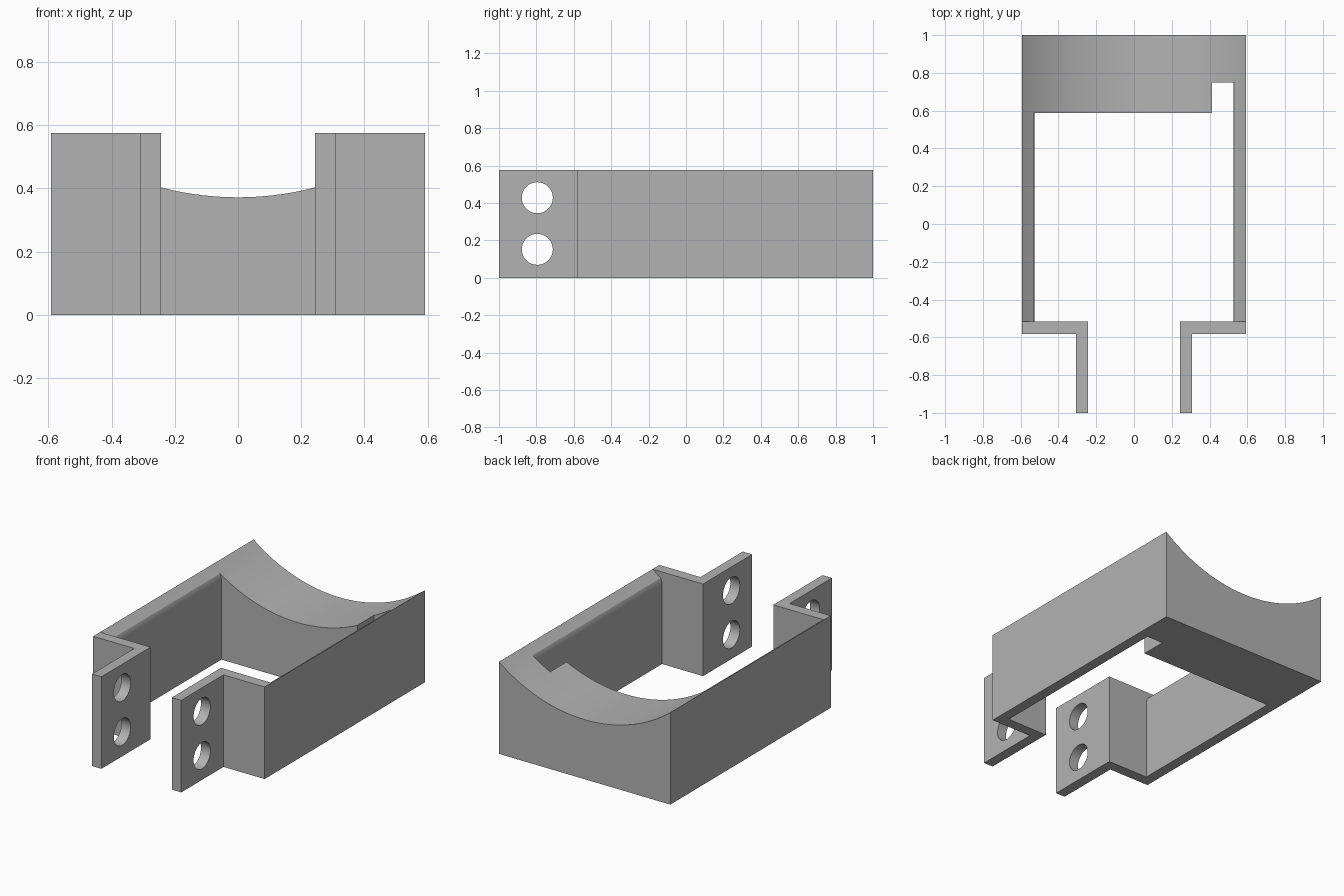
import bpy, bmesh, math
from mathutils import Vector

cube = bpy.data.objects.get("Cube")
if cube:
    bpy.data.objects.remove(cube, do_unlink=True)

grey = bpy.data.materials.new("plain grey")
grey.use_nodes = True
colour = (0.45, 0.45, 0.45, 1)
grey.diffuse_color = colour
grey.node_tree.nodes["Principled BSDF"].inputs["Base Color"].default_value = colour

HEIGHT, HALF, INNER = 0.575, 0.592, 0.526   # overall height, outer and inner half width
FLANGE_BACK, FLANGE_FRONT = -0.515, -0.583
BLOCK_FRONT, NOTCH_BACK = 0.588, 0.75


def prism(name, points, depth):
    """Closed prism: a 3D outline swept along a depth vector."""
    bm = bmesh.new()
    face = bm.faces.new([bm.verts.new(p) for p in points])
    swept = bmesh.ops.extrude_face_region(bm, geom=[face])
    moved = [g for g in swept["geom"] if isinstance(g, bmesh.types.BMVert)]
    bmesh.ops.translate(bm, verts=moved, vec=Vector(depth))
    bmesh.ops.recalc_face_normals(bm, faces=bm.faces)
    mesh = bpy.data.meshes.new(name)
    bm.to_mesh(mesh)
    bm.free()
    mesh.materials.append(grey)
    obj = bpy.data.objects.new(name, mesh)
    bpy.context.collection.objects.link(obj)
    return obj


# Bracket plan: open frame with two front tabs and a notched back block
right_half = [(INNER, NOTCH_BACK), (INNER, FLANGE_BACK), (0.243, FLANGE_BACK),
              (0.243, -1), (0.308, -1), (0.308, FLANGE_FRONT),
              (HALF, FLANGE_FRONT), (HALF, 1)]
left_half = [(-x, y) for x, y in reversed(right_half)]
left_half[-1] = (-INNER, BLOCK_FRONT)
notch = [(0.413, BLOCK_FRONT), (0.413, NOTCH_BACK)]
plan = right_half + left_half + notch
bracket = prism("clamp_bracket", [(x, y, 0) for x, y in plan], (0, 0, HEIGHT))

cutters = []

# Cradle: a wide arc scooped along the length behind the front flanges
sag = HEIGHT - 0.372
radius = (HALF ** 2 + sag ** 2) / (2 * sag)
arc = []
for i in range(65):
    x = -0.7 + 1.4 * i / 64
    arc.append((x, FLANGE_BACK, 0.372 + radius - math.sqrt(radius ** 2 - x ** 2)))
arc += [(0.7, FLANGE_BACK, 1), (-0.7, FLANGE_BACK, 1)]
cutters.append(prism("cradle_cutter", arc, (0, 1.7, 0)))

# Rounded inner top edges of the side walls
for side, end in ((1, NOTCH_BACK), (-1, BLOCK_FRONT)):
    curve = [(side * 0.5, FLANGE_BACK, 0.49)]
    for i in range(17):
        a = math.pi / 2 * i / 16
        curve.append((side * (HALF - (HALF - INNER) * math.cos(a)), FLANGE_BACK,
                      0.49 + (HEIGHT - 0.49) * math.sin(a)))
    curve += [(side * HALF, FLANGE_BACK, 0.7), (side * 0.5, FLANGE_BACK, 0.7)]
    cutters.append(prism("wall_edge_cutter", curve, (0, end - FLANGE_BACK, 0)))

# Bolt holes through both tabs
for z in (0.152, 0.428):
    ring = [(-0.5, -0.795 + 0.083 * math.cos(math.tau * i / 40),
             z + 0.083 * math.sin(math.tau * i / 40)) for i in range(40)]
    cutters.append(prism("bolt_hole_cutter", ring, (1, 0, 0)))

bpy.context.view_layer.objects.active = bracket
for o in bpy.context.selected_objects:
    o.select_set(False)
bracket.select_set(True)
for cutter in cutters:
    mod = bracket.modifiers.new("cut", "BOOLEAN")
    mod.operation = "DIFFERENCE"
    mod.solver = "EXACT"
    mod.object = cutter
    bpy.ops.object.modifier_apply(modifier=mod.name)
for cutter in cutters:
    bpy.data.objects.remove(cutter, do_unlink=True)

bpy.ops.object.shade_smooth_by_angle(angle=math.radians(30))
